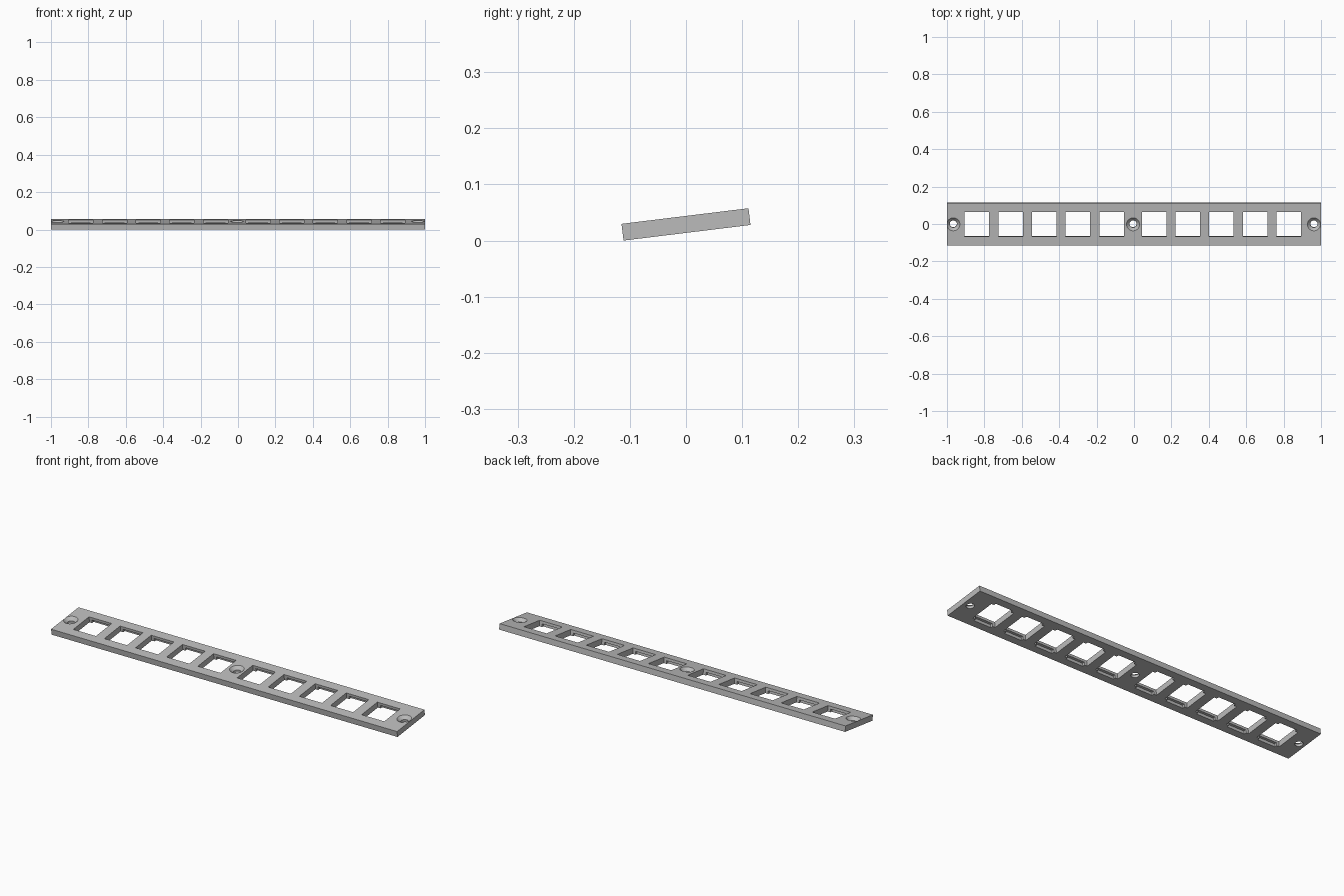
import bpy, bmesh, math
from mathutils import Matrix

cube = bpy.data.objects.get("Cube")
if cube:
    bpy.data.objects.remove(cube, do_unlink=True)

LENGTH, WIDTH, THICK = 2.0, 0.228, 0.03
TILT = math.radians(7)
PITCH, WINDOW = 0.18, 0.131
NOTCH_WIDTH, NOTCH_DEPTH, LIP = 0.1, 0.012, 0.014
window_xs = [c + i * PITCH for c in (-0.48, 0.467) for i in range(-2, 3)]
screw_xs = (-0.966, -0.005, 0.962)

grey = bpy.data.materials.new("plate grey")
grey.use_nodes = True
colour = (0.5, 0.5, 0.5, 1)
grey.diffuse_color = colour
grey.node_tree.nodes["Principled BSDF"].inputs["Base Color"].default_value = colour


def add_box(bm, x, z, size):
    place = Matrix.Translation((x, 0, z)) @ Matrix.Diagonal((*size, 1))
    bmesh.ops.create_cube(bm, size=1, matrix=place)


def add_turned(bm, x, profile, sides=32):
    """Closed solid of revolution from (radius, height) pairs, bottom to top."""
    rings = []
    for r, z in profile:
        angles = [math.tau * i / sides for i in range(sides)]
        rings.append([bm.verts.new((x + r * math.cos(a), r * math.sin(a), z)) for a in angles])
    for low, high in zip(rings, rings[1:]):
        for i in range(sides):
            j = (i + 1) % sides
            bm.faces.new((low[i], low[j], high[j], high[i]))
    bm.faces.new(rings[0][::-1])
    bm.faces.new(rings[-1])


def finish(bm, name):
    mesh = bpy.data.meshes.new(name)
    bm.to_mesh(mesh)
    bm.free()
    mesh.materials.append(grey)
    obj = bpy.data.objects.new(name, mesh)
    bpy.context.collection.objects.link(obj)
    return obj


# Flat bar
bm = bmesh.new()
add_box(bm, 0, 0, (LENGTH, WIDTH, THICK))
plate = finish(bm, "mounting_plate")

# Square windows and countersunk screw holes
bm = bmesh.new()
for x in window_xs:
    add_box(bm, x, 0, (WINDOW, WINDOW, THICK * 2))
top = THICK / 2
for x in screw_xs:
    add_turned(bm, x, [(0.019, -THICK), (0.019, top - 0.016), (0.035, top), (0.035, THICK)])
opening_cutter = finish(bm, "opening_cutter")

# Clip notches under the front and back lip of each window
bm = bmesh.new()
for x in window_xs:
    add_box(bm, x, top - LIP - THICK, (NOTCH_WIDTH, WINDOW + 2 * NOTCH_DEPTH, THICK * 2))
notch_cutter = finish(bm, "notch_cutter")
notch_cutter.location.z = 0
for v in notch_cutter.data.vertices:
    v.co.z = min(v.co.z, top - LIP)

# Cut, apply, and discard the cutters
bpy.context.view_layer.objects.active = plate
for cutter in (opening_cutter, notch_cutter):
    cutter.hide_render = True
    cut = plate.modifiers.new(cutter.name, "BOOLEAN")
    cut.operation, cut.solver, cut.object = "DIFFERENCE", "EXACT", cutter
    bpy.ops.object.modifier_apply(modifier=cut.name)
    bpy.data.objects.remove(cutter, do_unlink=True)

# Tilt the plate and rest its front edge on the ground
height = WIDTH * math.sin(TILT) + THICK * math.cos(TILT)
plate.data.transform(Matrix.Translation((0, 0, height / 2)) @ Matrix.Rotation(TILT, 4, "X"))

# Round the screw holes while keeping the edges crisp
plate.select_set(True)
bpy.ops.object.shade_smooth_by_angle(angle=math.radians(25))
